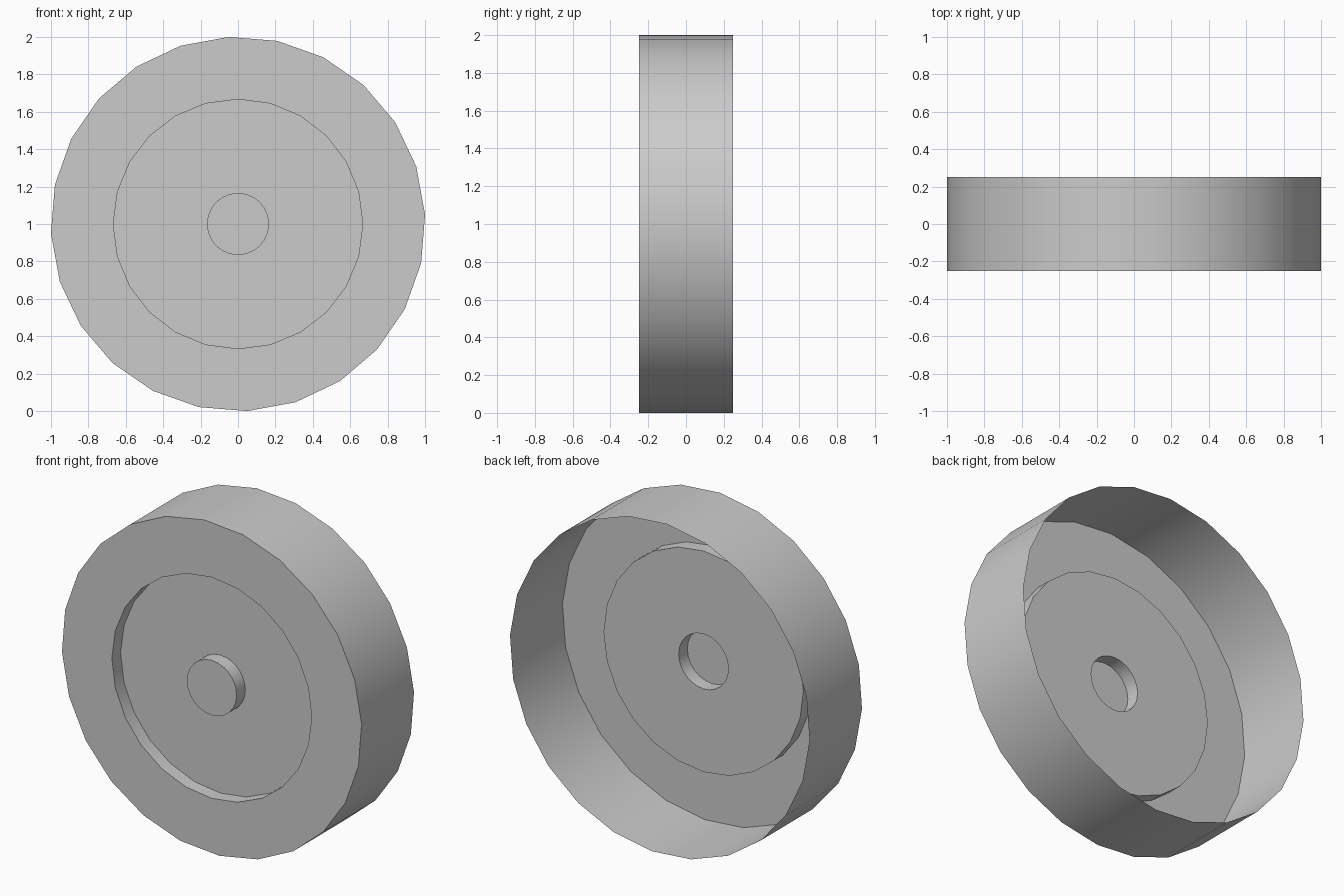
import bpy, bmesh, math

if "Cube" in bpy.data.objects:
    bpy.data.objects.remove(bpy.data.objects["Cube"])

SIDES = 24
# Wheel shell profile from the open back rim to the hub: radius, y, phase in degrees
PROFILE = [
    (1.0013, 0.25, 2.9),     # open back rim
    (1.0013, -0.25, 2.9),    # front outer edge
    (0.667, -0.25, 0),       # inner edge of front ring
    (0.667, -0.167, 0),      # bottom of recess
    (0.166, -0.167, 0),      # hub base
    (0.166, -0.25, 0),       # hub front
]

bm = bmesh.new()


def ring(radius, y, phase):
    angles = [math.radians(phase) + math.tau * i / SIDES for i in range(SIDES)]
    return [bm.verts.new((radius * math.cos(a), y, 1 + radius * math.sin(a)))
            for a in angles]


# Skin the rings as one thin shell, then cap the hub
rings = [ring(*p) for p in PROFILE]
for a, b in zip(rings, rings[1:]):
    for i in range(SIDES):
        j = (i + 1) % SIDES
        bm.faces.new((a[i], a[j], b[j], b[i]))
bm.faces.new(rings[-1])

mesh = bpy.data.meshes.new("wheel")
bm.to_mesh(mesh)
bm.free()
wheel = bpy.data.objects.new("wheel", mesh)
bpy.context.collection.objects.link(wheel)

# Smooth round walls, sharp corners
bpy.context.view_layer.objects.active = wheel
wheel.select_set(True)
bpy.ops.object.shade_smooth_by_angle(angle=math.radians(30))
